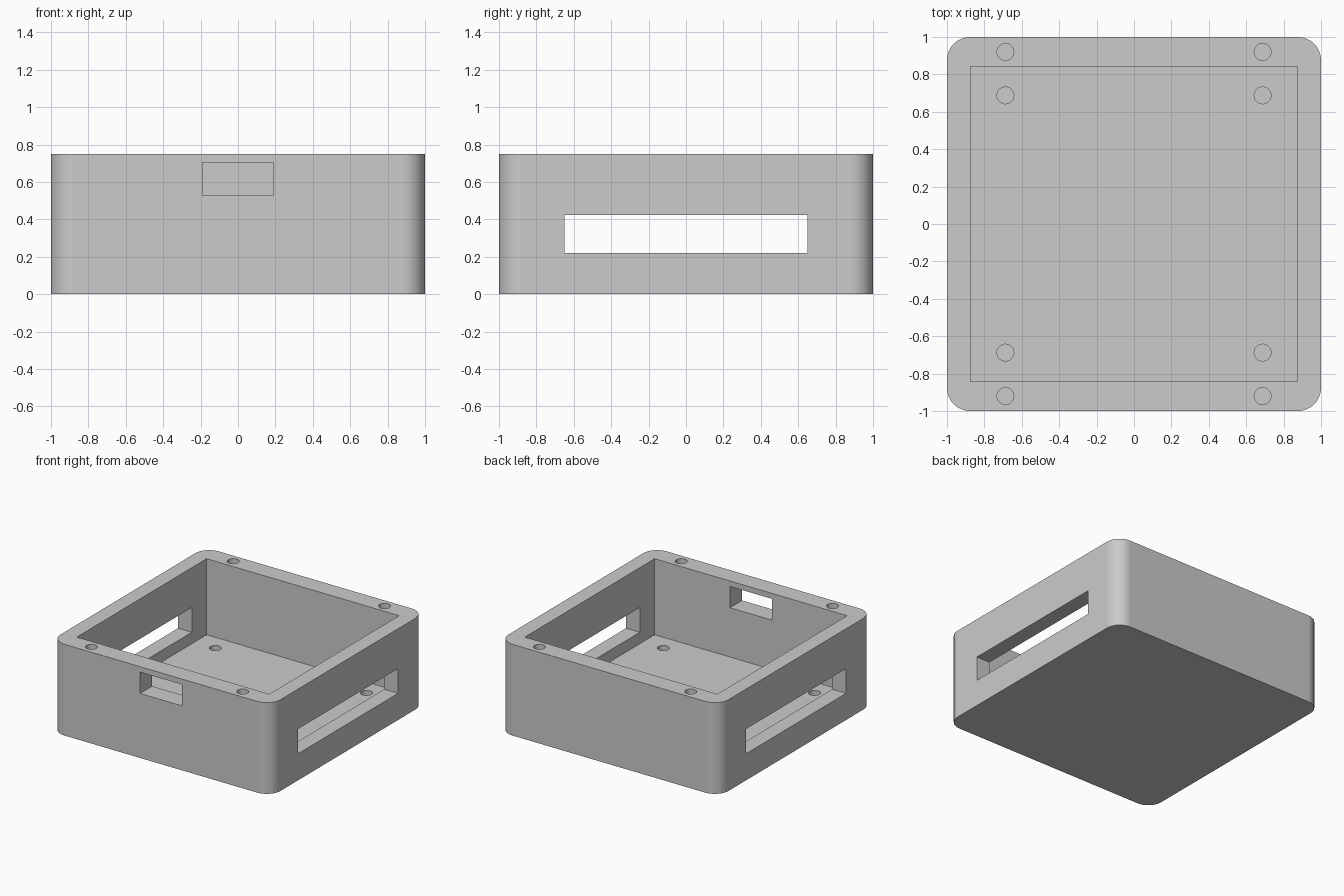
import bpy
import bmesh
from mathutils import Matrix, Vector

cube = bpy.data.objects.get("Cube")
if cube:
    bpy.data.objects.remove(cube, do_unlink=True)

HEIGHT, CORNER = 0.75, 0.125
FLOOR = 0.125
INNER_X, INNER_Y = 0.875, 0.843
HOLE_R, HOLE_X = 0.045, 0.6875
RIM_Y, FLOOR_Y = 0.92, 0.6875

grey = bpy.data.materials.new("plain grey")
grey.use_nodes = True
colour = (0.6, 0.6, 0.6, 1)
grey.diffuse_color = colour
grey.node_tree.nodes["Principled BSDF"].inputs["Base Color"].default_value = colour


def add_object(name, bm):
    mesh = bpy.data.meshes.new(name)
    bm.to_mesh(mesh)
    bm.free()
    mesh.materials.append(grey)
    obj = bpy.data.objects.new(name, mesh)
    bpy.context.collection.objects.link(obj)
    return obj


def box_mesh(low, high):
    low, high = Vector(low), Vector(high)
    bm = bmesh.new()
    place = Matrix.Translation((low + high) / 2) @ Matrix.Diagonal((high - low).to_4d())
    bmesh.ops.create_cube(bm, size=1, matrix=place)
    return bm


def hole_mesh(x, y, bottom, top):
    bm = bmesh.new()
    bmesh.ops.create_cone(bm, cap_ends=True, segments=32, radius1=HOLE_R, radius2=HOLE_R,
                          depth=top - bottom,
                          matrix=Matrix.Translation((x, y, (bottom + top) / 2)))
    return bm


# Enclosure block with rounded upright corners
bm = box_mesh((-1, -1, 0), (1, 1, HEIGHT))
uprights = [e for e in bm.edges if abs(e.verts[0].co.z - e.verts[1].co.z) > 0.1]
bmesh.ops.bevel(bm, geom=uprights, offset=CORNER, segments=16, profile=0.5, affect='EDGES')
body = add_object("enclosure_body", bm)

# Open cavity, side slots and front window
cutters = [
    add_object("cavity_cutter", box_mesh((-INNER_X, -INNER_Y, FLOOR), (INNER_X, INNER_Y, 1))),
    add_object("side_slot_cutter", box_mesh((-1.2, -0.65, 0.219), (1.2, 0.65, 0.422))),
    add_object("front_window_cutter", box_mesh((-0.19, -1.2, 0.53), (0.19, -0.6, 0.705))),
]

# Blind screw holes in the rim and in the floor
for sx in (-1, 1):
    for sy in (-1, 1):
        cutters.append(add_object("rim_hole_cutter", hole_mesh(
            sx * HOLE_X, sy * RIM_Y, HEIGHT - 0.125, HEIGHT + 0.1)))
        cutters.append(add_object("floor_hole_cutter", hole_mesh(
            sx * HOLE_X, sy * FLOOR_Y, FLOOR / 2, FLOOR + 0.05)))

# Cut the openings, then discard the cutters
bpy.ops.object.select_all(action='DESELECT')
bpy.context.view_layer.objects.active = body
body.select_set(True)
for cutter in cutters:
    cutter.hide_render = True
    mod = body.modifiers.new("cut", 'BOOLEAN')
    mod.operation = 'DIFFERENCE'
    mod.solver = 'EXACT'
    mod.object = cutter
    bpy.ops.object.modifier_apply(modifier=mod.name)
    bpy.data.objects.remove(cutter, do_unlink=True)

# Smooth rounded corners with flat walls
bpy.ops.object.shade_smooth_by_angle()
weighted = body.modifiers.new("flat walls", 'WEIGHTED_NORMAL')
weighted.keep_sharp = True
